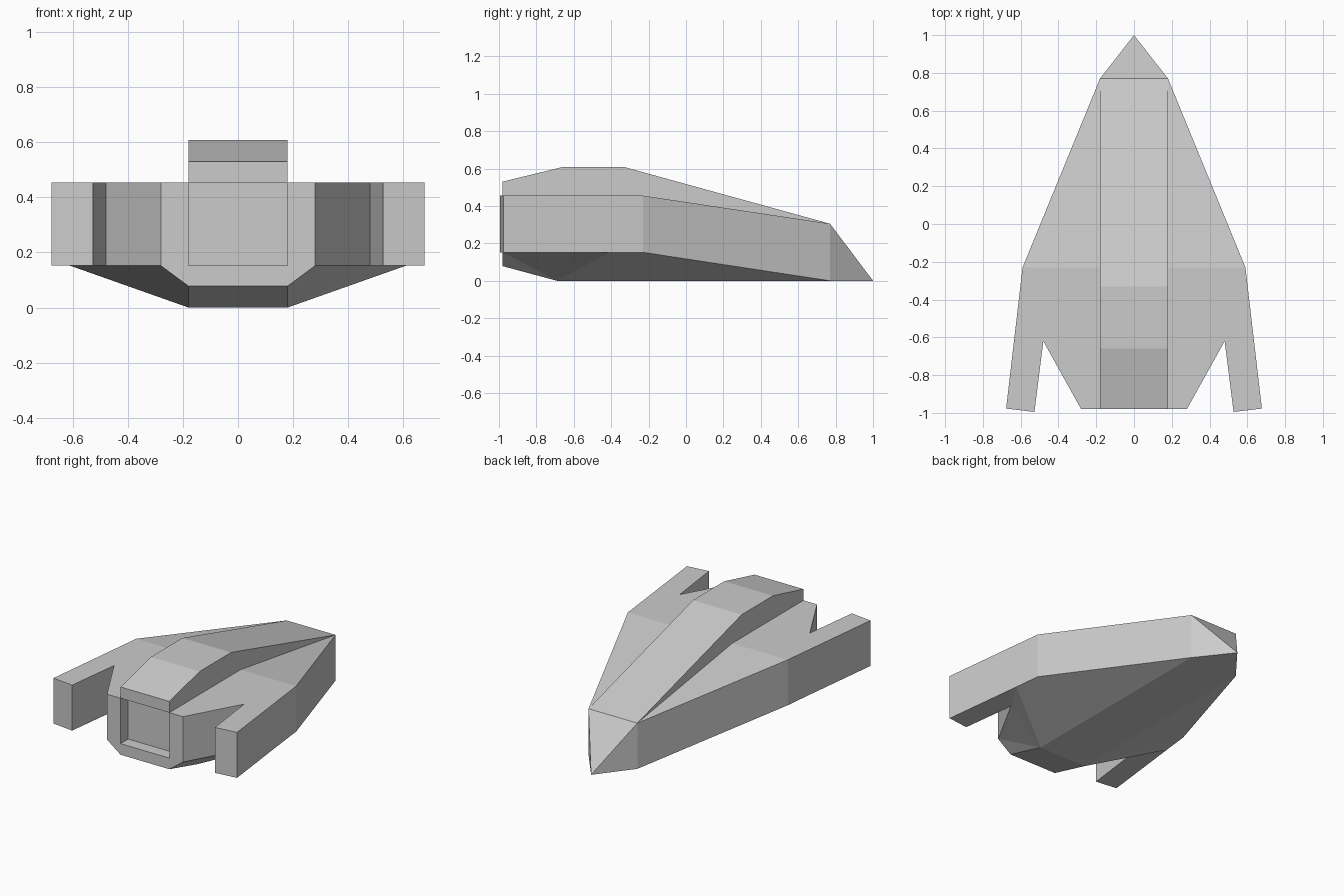
import bpy
import bmesh

if "Cube" in bpy.data.objects:
    bpy.data.objects.remove(bpy.data.objects["Cube"])

# Named corner points of the right half
P = {
    # nose and its rear frame
    "tip": (0, 1, 0), "nose_lo": (.18, .77, 0), "nose_hi": (.18, .77, .305),
    # raised spine
    "spine_a": (.18, -.33, .608), "spine_b": (.18, -.66, .608), "spine_c": (.18, -.98, .53),
    # engine recess
    "rim_hi": (.18, -.98, .455), "rim_lo": (.18, -.98, .152),
    "in_hi": (.18, -.90, .455), "in_lo": (.18, -.90, .152),
    # keel
    "keel_a": (.18, -.98, .078), "keel_b": (.18, -.69, 0),
    # deck crease beside the spine, and belly corner under the wing
    "crease": (.18, -.23, .455), "root": (.61, -.41, .152),
}
# Wing outline, with an upper and a lower corner at each point
for name, x, y in (("shoulder", .59, -.23), ("wing_out", .677, -.977),
                   ("wing_in", .527, -.995), ("notch", .48, -.62), ("hip", .28, -.98)):
    P[name + "_lo"] = (x, y, .152)
    P[name + "_hi"] = (x, y, .455)

# Closed centre profile, spanned from the left side to the right side
PROFILE = ("tip nose_hi spine_a spine_b spine_c rim_hi in_hi in_lo "
           "rim_lo keel_a keel_b nose_lo").split()

# Faces of one side, mirrored below
SIDE = [
    "tip nose_lo nose_hi",                                                # nose cheek
    "root_skip",
    "nose_hi crease rim_hi spine_c spine_b spine_a",                      # spine wall
    "rim_lo in_lo in_hi rim_hi",                                          # recess wall
    "hip_lo keel_a rim_lo rim_hi hip_hi",                                 # rear rim
    "nose_hi shoulder_hi crease",                                         # front deck
    "shoulder_hi wing_out_hi wing_in_hi notch_hi hip_hi rim_hi crease",   # rear deck
    "nose_lo shoulder_lo shoulder_hi nose_hi",                            # flank
    "shoulder_lo root wing_out_lo wing_out_hi shoulder_hi",               # wing outside
    "root wing_out_lo wing_in_lo notch_lo",                               # wing underside
    "nose_lo shoulder_lo keel_b", "shoulder_lo root keel_b",              # belly
    "root notch_lo keel_b", "notch_lo hip_lo keel_b", "hip_lo keel_a keel_b",
]
SIDE.remove("root_skip")
# Upright walls around the wing end and notch
RING = ["wing_out", "wing_in", "notch", "hip"]
SIDE += [f"{a}_lo {b}_lo {b}_hi {a}_hi" for a, b in zip(RING, RING[1:])]

bm = bmesh.new()
verts = {}
for name, (x, y, z) in P.items():
    right = bm.verts.new((x, y, z))
    verts[name, 1] = right
    verts[name, -1] = bm.verts.new((-x, y, z)) if x else right

# Centre strips: nose, spine top, engine recess and keel
for a, b in zip(PROFILE, PROFILE[1:] + PROFILE[:1]):
    loop = [verts[a, 1], verts[b, 1], verts[b, -1], verts[a, -1]]
    bm.faces.new(list(dict.fromkeys(loop)))

# Both sides
for face in SIDE:
    for side in (1, -1):
        bm.faces.new([verts[n, side] for n in face.split()])

bmesh.ops.recalc_face_normals(bm, faces=bm.faces)
mesh = bpy.data.meshes.new("ship_hull")
bm.to_mesh(mesh)
bm.free()
hull = bpy.data.objects.new("ship_hull", mesh)
bpy.context.collection.objects.link(hull)
